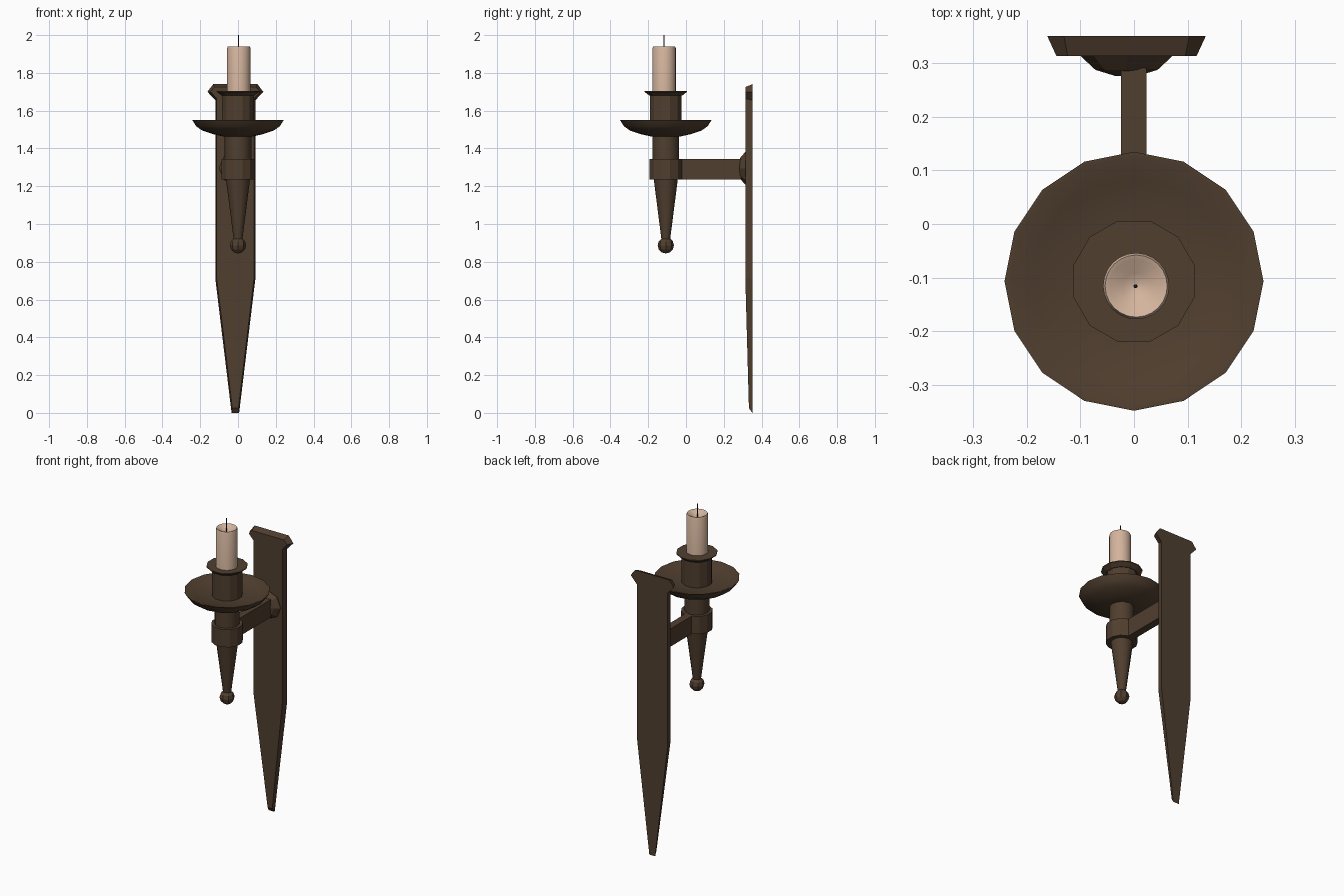
import bpy, bmesh, math

if "Cube" in bpy.data.objects:
    bpy.data.objects.remove(bpy.data.objects["Cube"])

def material(name, rgb):
    m = bpy.data.materials.new(name)
    m.diffuse_color = (*rgb, 1)
    m.use_nodes = True
    m.node_tree.nodes["Principled BSDF"].inputs["Base Color"].default_value = m.diffuse_color
    return m

IRON = material("dark_bronze", (0.080, 0.049, 0.028))
WAX = material("candle_wax", (0.66, 0.46, 0.34))
BLACK = material("wick_black", (0.012, 0.011, 0.01))
CY = -0.107   # y of the candle holder axis
PX = -0.014   # x centre of the wall plate

def finish(name, bm, mat, smooth=None):
    bmesh.ops.recalc_face_normals(bm, faces=bm.faces[:])
    me = bpy.data.meshes.new(name)
    bm.to_mesh(me)
    bm.free()
    me.materials.append(mat)
    ob = bpy.data.objects.new(name, me)
    bpy.context.collection.objects.link(ob)
    if smooth:
        bpy.ops.object.select_all(action='DESELECT')
        ob.select_set(True)
        bpy.context.view_layer.objects.active = ob
        bpy.ops.object.shade_smooth_by_angle(angle=math.radians(smooth))
    return ob

def loft(name, rings, mat, smooth=None):
    """Bridge equal-length rings of points and cap both ends."""
    bm = bmesh.new()
    vs = [[bm.verts.new(p) for p in r] for r in rings]
    n = len(vs[0])
    for a, b in zip(vs, vs[1:]):
        for i in range(n):
            j = (i + 1) % n
            bm.faces.new((a[i], a[j], b[j], b[i]))
    bm.faces.new(vs[0])
    bm.faces.new(vs[-1])
    return finish(name, bm, mat, smooth)

def lathe(name, profile, sides, mat, smooth=None, x=0, y=CY, turn=0.0):
    """Turn a (radius, z) profile around a vertical axis."""
    ang = [2 * math.pi * (i + turn) / sides for i in range(sides)]
    return loft(name, [[(x + r * math.cos(a), y + r * math.sin(a), z) for a in ang]
                       for r, z in profile], mat, smooth)

# Wall plate: mirrored outline, smaller at the front for the chamfered edge
def outline(half):
    return ([(PX + x, y, z) for x, y, z in half]
            + [(PX - x, y, z) for x, y, z in reversed(half)])

back = [(0.02, 0.351, 0.0), (0.106, 0.351, 0.71), (0.106, 0.351, 1.655),
        (0.148, 0.351, 1.70), (0.117, 0.351, 1.74)]
front = [(0.016, 0.333, 0.025), (0.099, 0.314, 0.715), (0.099, 0.314, 1.665),
         (0.131, 0.314, 1.70), (0.110, 0.314, 1.725)]
loft("wall_plate", [outline(back), outline(front)], IRON)

# Faceted boss where the arm meets the plate
loft("arm_boss", [[(PX + r * math.cos(a), y, 1.295 + r * math.sin(a))
                   for a in [math.pi * i / 4 for i in range(8)]]
                  for r, y in [(0.086, 0.32), (0.086, 0.314), (0.058, 0.288), (0.022, 0.277)]], IRON)

# Straight arm
loft("arm", [[(x, y, z) for x, z in ((-0.024, 1.235), (0.023, 1.235), (0.023, 1.345), (-0.024, 1.345))]
             for y in (-0.06, 0.292)], IRON)

# Holder, from the bottom up
bm = bmesh.new()
bmesh.ops.create_uvsphere(bm, u_segments=8, v_segments=6, radius=0.043)
bmesh.ops.translate(bm, verts=bm.verts[:], vec=(0, CY, 0.887))
finish("finial_ball", bm, IRON)
lathe("finial_cone", [(0.022, 0.91), (0.064, 1.24)], 12, IRON, 40)
lathe("arm_ring", [(0.09, 1.235), (0.09, 1.345)], 12, IRON, turn=0.5)
lathe("stem", [(0.071, 1.34), (0.071, 1.48)], 12, IRON, 40)
lathe("drip_dish", [(0.08, 1.464), (0.13, 1.475), (0.19, 1.495), (0.222, 1.518), (0.242, 1.55),
                    (0.232, 1.55), (0.19, 1.532), (0.08, 1.52)], 16, IRON, 30)
lathe("candle_cup", [(0.087, 1.51), (0.087, 1.69)], 12, IRON, turn=0.5)
lathe("cup_lip", [(0.09, 1.68), (0.117, 1.70), (0.117, 1.705)], 12, IRON, turn=0.5)

# Candle with a melted hollow, and its wick
lathe("candle", [(0.062, 1.60), (0.062, 1.93), (0.058, 1.941), (0.05, 1.938),
                 (0.025, 1.922), (0.004, 1.915)], 24, WAX, 50, 0.004, -0.116)
lathe("wick", [(0.004, 1.90), (0.003, 2.0)], 6, BLACK, None, 0.003, -0.116)
